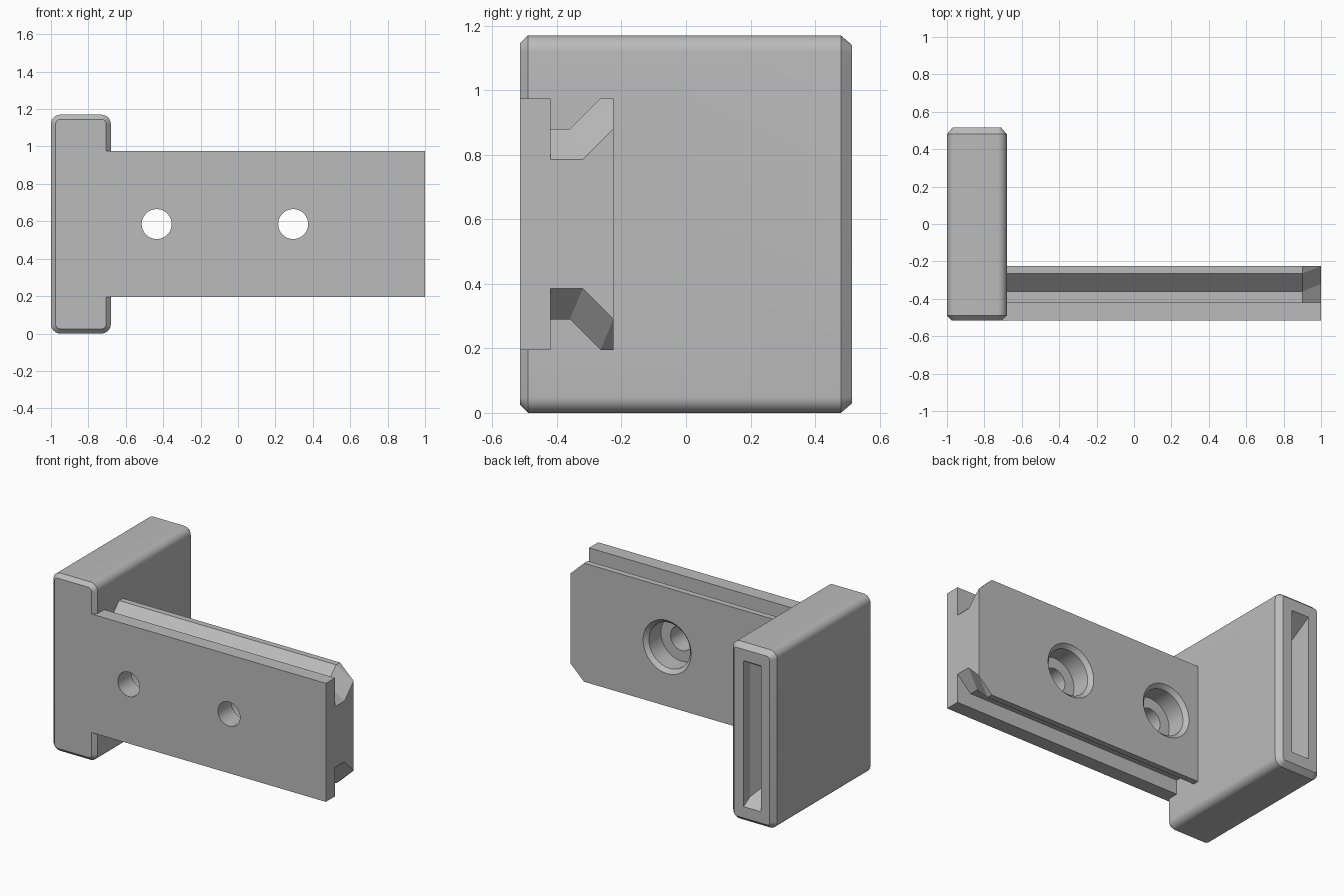
import bpy, bmesh, math
from mathutils import Vector

old = bpy.data.objects.get("Cube")
if old:
    bpy.data.objects.remove(old, do_unlink=True)

GREY = (0.5, 0.5, 0.5, 1)
grey = bpy.data.materials.new("plain grey")
grey.use_nodes = True
grey.diffuse_color = GREY
grey.node_tree.nodes["Principled BSDF"].inputs["Base Color"].default_value = GREY

MID_Z = 0.585      # height of the horizontal mirror plane
FRONT, REAR = -0.515, -0.225


def loft(name, sections):
    """Skin matching rings of points and cap both ends."""
    bm = bmesh.new()
    rings = [[bm.verts.new(p) for p in ring] for ring in sections]
    n = len(rings[0])
    for a, b in zip(rings, rings[1:]):
        for i in range(n):
            j = (i + 1) % n
            bm.faces.new((a[i], a[j], b[j], b[i]))
    bm.faces.new(rings[0])
    bm.faces.new(rings[-1])
    bmesh.ops.remove_doubles(bm, verts=bm.verts, dist=1e-5)
    bmesh.ops.recalc_face_normals(bm, faces=bm.faces)
    mesh = bpy.data.meshes.new(name)
    bm.to_mesh(mesh)
    bm.free()
    mesh.materials.append(grey)
    obj = bpy.data.objects.new(name, mesh)
    bpy.context.collection.objects.link(obj)
    return obj


def combine(target, other, operation):
    """Apply a boolean and discard the helper."""
    mod = target.modifiers.new(operation, "BOOLEAN")
    mod.operation, mod.object, mod.solver = operation, other, "EXACT"
    bpy.context.view_layer.objects.active = target
    bpy.ops.object.modifier_apply(modifier=mod.name)
    bpy.data.objects.remove(other, do_unlink=True)


def rounded_ring(y, inset, steps=8):
    """Rounded rectangle in the xz plane at depth y."""
    r, pts = 0.05, []
    for k, (sx, sz) in enumerate([(1, 1), (-1, 1), (-1, -1), (1, -1)]):
        for i in range(steps + 1):
            a = math.pi / 2 * (k + i / steps)
            pts.append(Vector((-0.84 + sx * (0.16 - r) + (r - inset) * math.cos(a), y,
                               MID_Z + sz * (MID_Z - r) + (r - inset) * math.sin(a))))
    return pts


def rail_ring(x, half):
    """Upper half profile of (y, height), mirrored downwards."""
    top = [(x, y, MID_Z + h) for y, h in half]
    return top + [(x, y, MID_Z - h) for y, h in reversed(half)]


def turned(name, x, profile, sides=48):
    """Round cutter along y from (y, radius) pairs."""
    return loft(name, [[(x + r * math.cos(math.tau * i / sides), y,
                         MID_Z + r * math.sin(math.tau * i / sides))
                        for i in range(sides)] for y, r in profile])


# Upright post with rounded long edges and chamfered ends
post = loft("bracket", [rounded_ring(FRONT, 0.025), rounded_ring(FRONT + 0.025, 0),
                        rounded_ring(0.48, 0), rounded_ring(0.515, 0.03)])

# Tapering slot in the rear end of the post
def slot_ring(side):
    x, depth = side
    return [(x, 0.6, MID_Z - 0.48), (x, 0.515, MID_Z - 0.48),
            (x, 0.515 - depth, MID_Z - 0.48 + depth * 0.6),
            (x, 0.515 - depth, MID_Z + 0.48 - depth * 0.6),
            (x, 0.515, MID_Z + 0.48), (x, 0.6, MID_Z + 0.48)]

combine(post, loft("slot_cutter", [slot_ring(s) for s in ((-0.905, 0.3), (-0.78, 0.066))]),
        "DIFFERENCE")

# Grooved rail: front plate, narrow neck and flared rear flange
START = -0.75
plate = [(FRONT, 0.39), (-0.42, 0.39)]
neck = [(-0.42, 0.295), (-0.36, 0.295), (-0.265, 0.39), (REAR, 0.39)]
tip = [(-0.42, 0.2), (-0.32, 0.2), (REAR, 0.295), (REAR, 0.295)]
rail = loft("rail", [rail_ring(x, plate + part)
                     for x, part in ((START, neck), (0.9, neck), (1.0, tip))])

# Counterbored screw holes
for x in (-0.435, 0.295):
    combine(rail, turned("hole_cutter", x, [(-0.6, 0.08), (-0.375, 0.08), (-0.375, 0.15),
                                            (REAR - 0.025, 0.15), (REAR, 0.175),
                                            (REAR + 0.1, 0.175)]), "DIFFERENCE")

combine(post, rail, "UNION")

# Smooth the round surfaces, keep the edges crisp
bpy.ops.object.select_all(action="DESELECT")
post.select_set(True)
bpy.context.view_layer.objects.active = post
bpy.ops.object.shade_smooth_by_angle(angle=math.radians(25))
